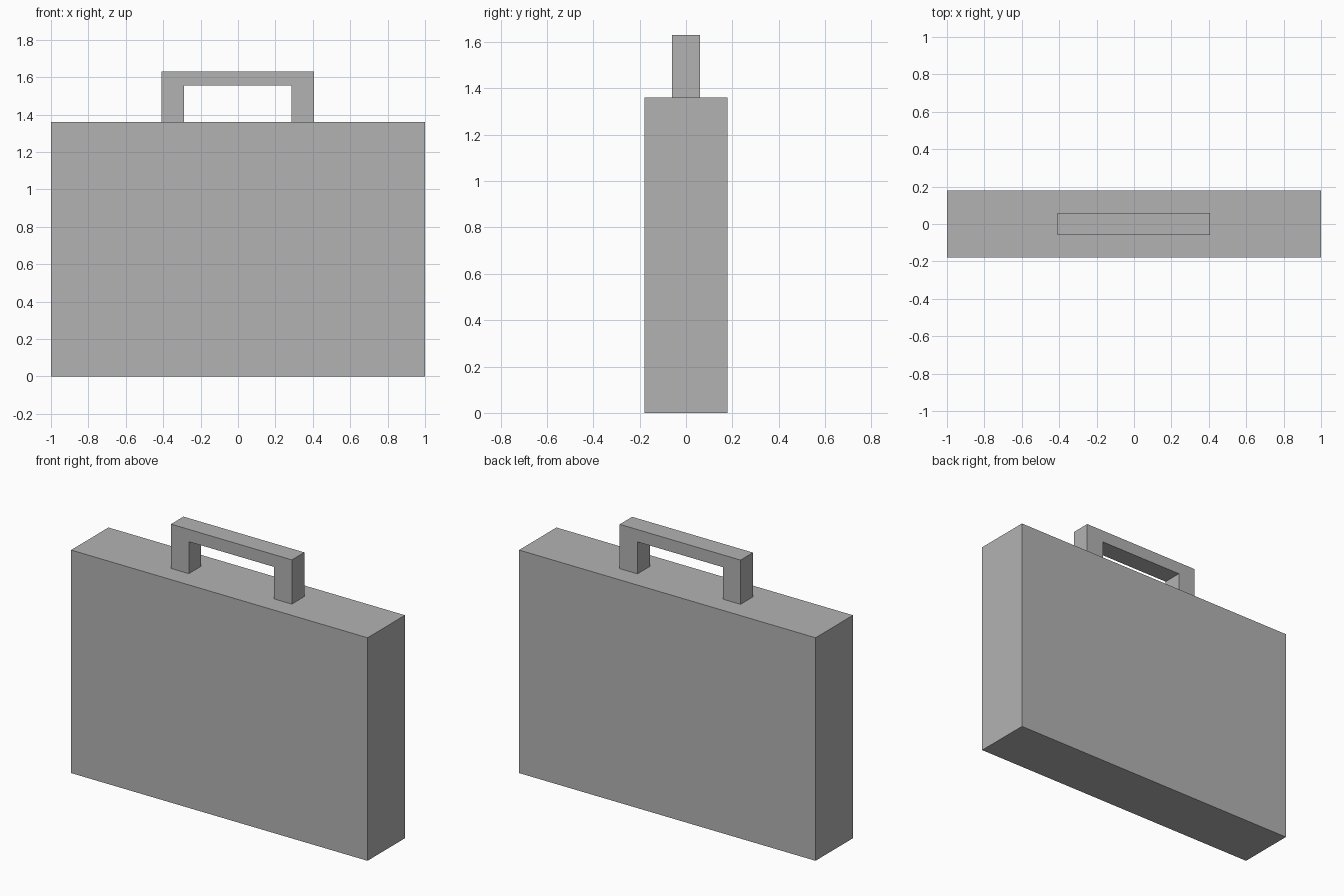
import bpy
import bmesh

cube = bpy.data.objects.get("Cube")
if cube:
    bpy.data.objects.remove(cube, do_unlink=True)

# Single plain grey for the whole case
grey = bpy.data.materials.new("plain_grey")
grey.use_nodes = True
grey.diffuse_color = (0.45, 0.45, 0.45, 1)
grey.node_tree.nodes["Principled BSDF"].inputs["Base Color"].default_value = grey.diffuse_color


def extrude_profile(name, profile, depth):
    """Extrude an x-z outline along y, centred on y = 0."""
    bm = bmesh.new()
    face = bm.faces.new([bm.verts.new((x, -depth / 2, z)) for x, z in profile])
    result = bmesh.ops.extrude_face_region(bm, geom=[face])
    moved = [g for g in result["geom"] if isinstance(g, bmesh.types.BMVert)]
    bmesh.ops.translate(bm, verts=moved, vec=(0, depth, 0))
    bmesh.ops.recalc_face_normals(bm, faces=bm.faces)
    mesh = bpy.data.meshes.new(name)
    bm.to_mesh(mesh)
    bm.free()
    mesh.materials.append(grey)
    obj = bpy.data.objects.new(name, mesh)
    bpy.context.collection.objects.link(obj)
    return obj


case_top = 1.36
handle_top = 1.63
grip_underside = 1.555

# Case body
extrude_profile("case_body", [(-1, 0), (1, 0), (1, case_top), (-1, case_top)], 0.36)

# Carrying handle: square arch standing on the case
extrude_profile("handle", [
    (-0.41, case_top), (-0.29, case_top),
    (-0.29, grip_underside), (0.285, grip_underside),
    (0.285, case_top), (0.405, case_top),
    (0.405, handle_top), (-0.41, handle_top),
], 0.12)
